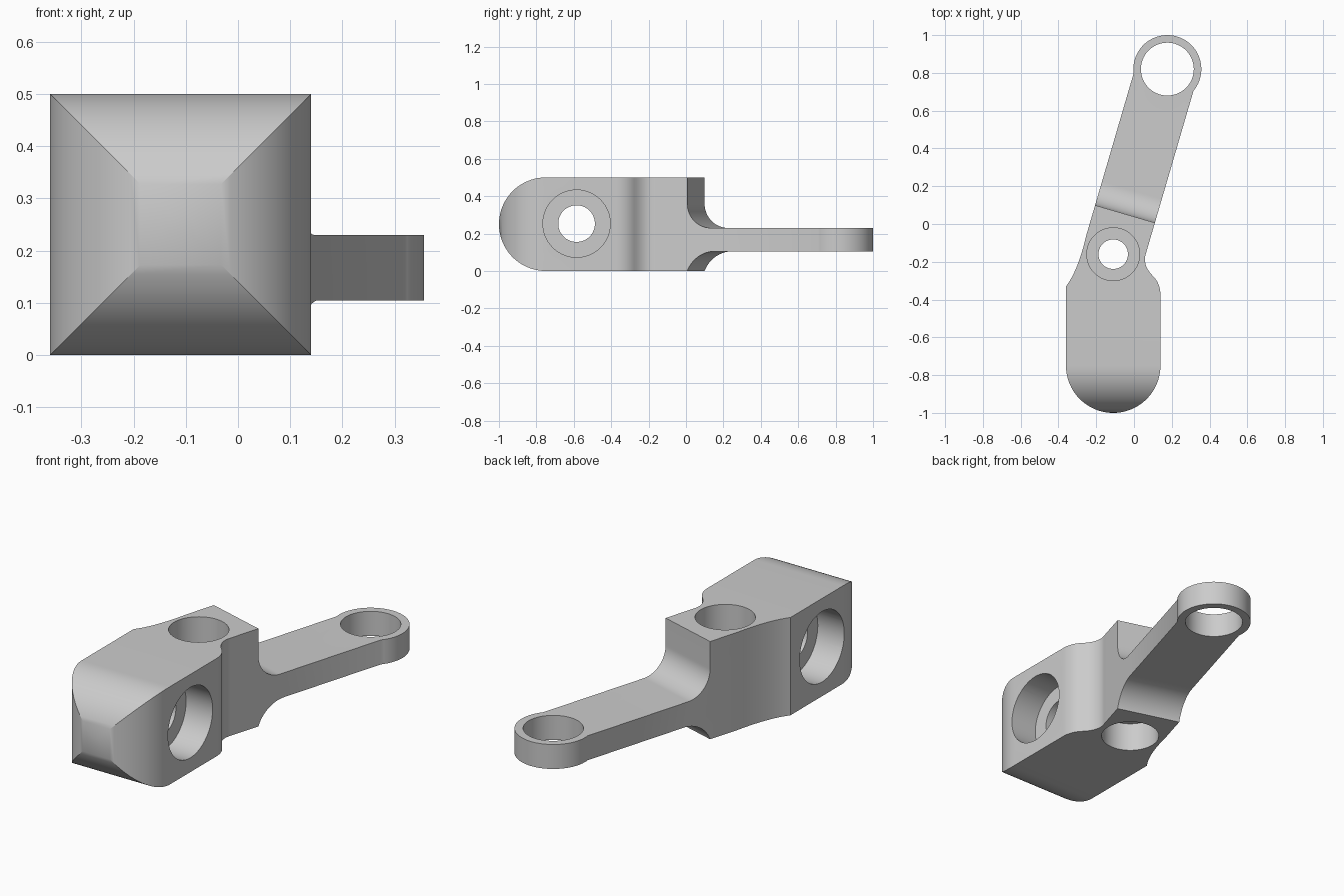
import bpy, bmesh
from math import sin, cos, radians
from mathutils import Matrix, Vector

if "Cube" in bpy.data.objects:
    bpy.data.objects.remove(bpy.data.objects["Cube"], do_unlink=True)

grey = bpy.data.materials.new("plain_grey")
grey.use_nodes = True
grey.diffuse_color = (0.6, 0.6, 0.6, 1)
bsdf = next(n for n in grey.node_tree.nodes if n.type == "BSDF_PRINCIPLED")
bsdf.inputs["Base Color"].default_value = grey.diffuse_color


def arc(c, r, a0, a1, n=24):
    angles = [radians(a0 + (a1 - a0) * i / n) for i in range(n + 1)]
    return [(c[0] + r * cos(a), c[1] + r * sin(a)) for a in angles]


def circle(c, r, n=64):
    return arc(c, r, 0, 360, n)[:-1]


def bend(a, b, c, n=10):
    a, b, c = Vector(a), Vector(b), Vector(c)
    ts = [i / n for i in range(n + 1)]
    return [tuple(a * (1 - t) ** 2 + b * 2 * t * (1 - t) + c * t * t) for t in ts]


def prism(name, pts, lo, hi, matrix=Matrix()):
    """Extrude a 2D outline from lo to hi along the local z axis."""
    bm = bmesh.new()
    face = bm.faces.new([bm.verts.new((u, v, lo)) for u, v in pts])
    moved = bmesh.ops.extrude_face_region(bm, geom=[face])["geom"]
    bmesh.ops.translate(bm, vec=(0, 0, hi - lo),
                        verts=[g for g in moved if isinstance(g, bmesh.types.BMVert)])
    bmesh.ops.transform(bm, matrix=matrix, verts=bm.verts)
    bmesh.ops.recalc_face_normals(bm, faces=bm.faces)
    mesh = bpy.data.meshes.new(name)
    bm.to_mesh(mesh)
    bm.free()
    mesh.materials.append(grey)
    ob = bpy.data.objects.new(name, mesh)
    bpy.context.collection.objects.link(ob)
    return ob


def upright(origin, along):
    """Frame whose outline lies in the (along, up) plane."""
    x, y = Vector(along), Vector((0, 0, 1))
    m = Matrix((x, y, x.cross(y))).transposed().to_4x4()
    return Matrix.Translation(origin) @ m


# Key points: the vertical pivot and the arm running from it
pivot = Vector((-0.11, -0.16))
tilt = 73.7
d = Vector((cos(radians(tilt)), sin(radians(tilt))))
side = Vector((-d.y, d.x))
half = 0.165
ring = pivot + d * 1.021


def on_arm(s, v):
    return tuple(pivot + d * s + side * v)


# Plan outline of the whole lever
outline = arc((-0.11, -0.75), 0.25, 180, 360, 40)
outline += bend((0.14, -0.375), (0.14, -0.315), (0.1, -0.275))
outline += bend((0.1, -0.275), (0.04, -0.215), on_arm(0.06, -half))[1:]
outline += arc(ring, 0.18, tilt - 113.5, tilt + 113.5, 48)
outline += bend(on_arm(0.06, half), (-0.295, -0.245), (-0.36, -0.33))
lever = prism("lever_body", outline, 0, 0.5)

# Side slab that rounds the front end
slab = prism("front_rounding", arc((-0.75, 0.25), 0.25, 90, 270, 40) + [(1.3, 0), (1.3, 0.5)],
             -0.6, 0.6, upright((0, 0, 0), (0, 1, 0)))

# Cutters that thin the arm, with fillets at the block
arm_frame = upright((pivot.x, pivot.y, 0), (d.x, d.y, 0))
end = 0.222
above = prism("arm_top_cut", [(end, 0.7)] + arc((end + 0.13, 0.36), 0.13, 180, 270)
              + [(1.4, 0.23), (1.4, 0.7)], -0.6, 0.6, arm_frame)
below = prism("arm_bottom_cut", [(end, -0.2)] + arc((end + 0.155, -0.062), 0.167, 158.2, 90)
              + [(1.4, 0.105), (1.4, -0.2)], -0.6, 0.6, arm_frame)

# Bores with a wide recess on both ends
cross = upright((-0.11, 0, 0), (0, 1, 0))
lift = Matrix.Translation((0, 0, 0.25))
bores = [prism("ring_bore", circle(ring, 0.14), -0.1, 0.7)]
for name, frame, c, wide, narrow in (("cross", cross, (-0.585, 0.253), 0.18, 0.098),
                                     ("pivot", lift, pivot, 0.14, 0.078)):
    bores.append(prism(name + "_bore", circle(c, narrow), -0.4, 0.4, frame))
    bores.append(prism(name + "_recess_a", circle(c, wide), 0.1, 0.4, frame))
    bores.append(prism(name + "_recess_b", circle(c, wide), -0.4, -0.1, frame))

# Apply every cut, then drop the cutters
bpy.ops.object.select_all(action="DESELECT")
bpy.context.view_layer.objects.active = lever
lever.select_set(True)
for cutter in [slab, above, below] + bores:
    mod = lever.modifiers.new(cutter.name, "BOOLEAN")
    mod.operation = "INTERSECT" if cutter is slab else "DIFFERENCE"
    mod.solver = "EXACT"
    mod.object = cutter
    cutter.hide_render = True
    bpy.ops.object.modifier_apply(modifier=mod.name)
    bpy.data.objects.remove(cutter, do_unlink=True)
bpy.ops.object.shade_smooth_by_angle(angle=radians(25))
